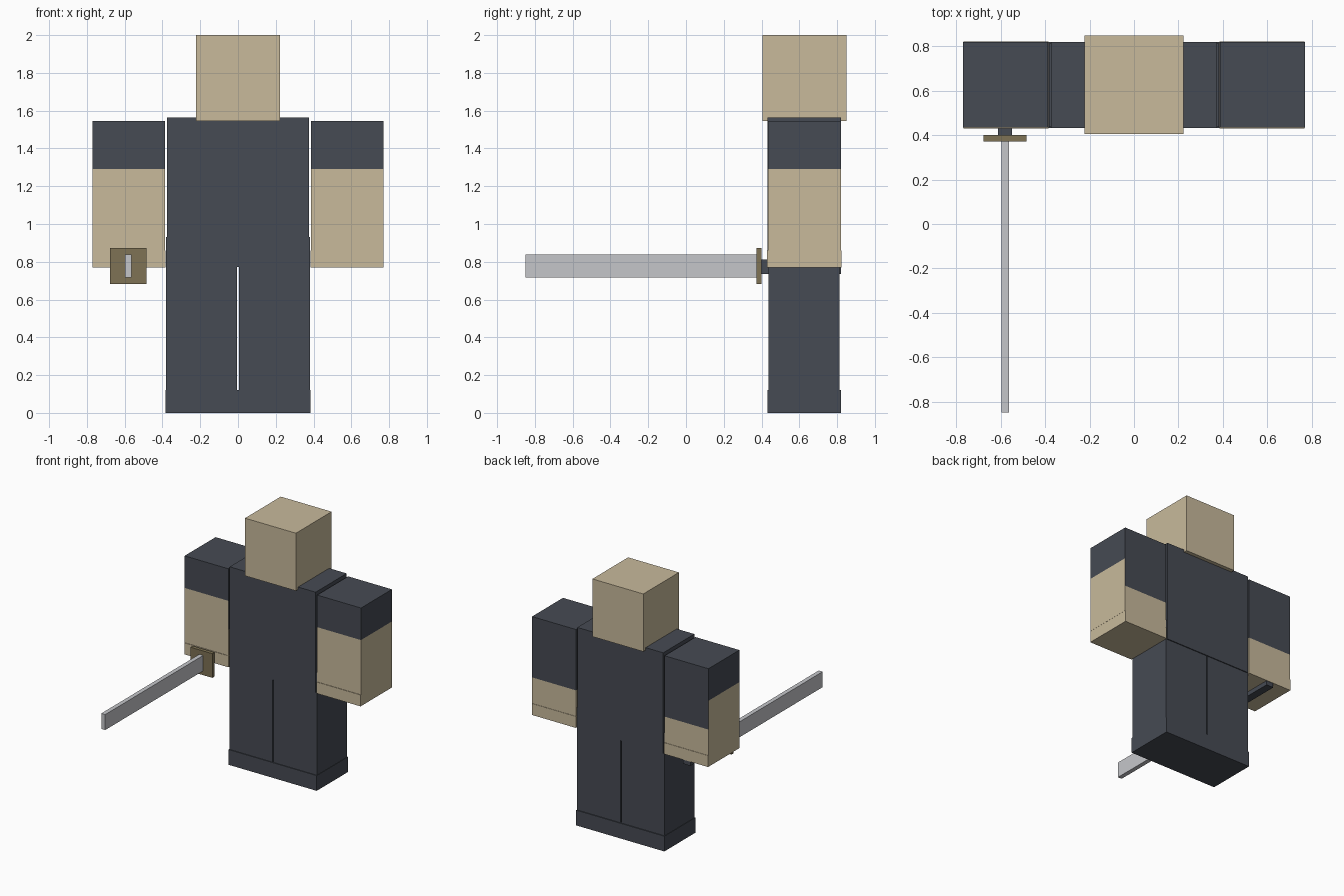
import bpy, bmesh

if "Cube" in bpy.data.objects:
    bpy.data.objects.remove(bpy.data.objects["Cube"])


def colour(name, rgb):
    m = bpy.data.materials.new(name)
    m.diffuse_color = (*rgb, 1)
    m.use_nodes = True
    m.node_tree.nodes["Principled BSDF"].inputs["Base Color"].default_value = m.diffuse_color
    return m


TAN = colour("tan skin", (0.58, 0.49, 0.33))
DARK = colour("dark slate cloth", (0.061, 0.069, 0.087))
BRONZE = colour("bronze", (0.209, 0.168, 0.089))
STEEL = colour("pale steel", (0.558, 0.565, 0.591))


def box(name, x, y, z, *mats, rule=None):
    """Box from axis ranges; rule(normal) picks the material index."""
    bm = bmesh.new()
    bmesh.ops.create_cube(bm, size=1)
    for v in bm.verts:
        v.co = [r[0] if c < 0 else r[1] for c, r in zip(v.co, (x, y, z))]
    bm.normal_update()
    if rule:
        for f in bm.faces:
            f.material_index = rule(f.normal)
    me = bpy.data.meshes.new(name)
    bm.to_mesh(me)
    bm.free()
    for m in mats:
        me.materials.append(m)
    ob = bpy.data.objects.new(name, me)
    bpy.context.collection.objects.link(ob)
    return ob


def span(side, a, b):
    """Mirror an x range to the given side."""
    return tuple(sorted((side * a, side * b)))


# Head and torso
box("head", (-0.222, 0.222), (0.405, 0.85), (1.545, 2.0), TAN)
box("torso", (-0.375, 0.375), (0.432, 0.82), (0.772, 1.565), DARK)

for side, label in ((-1, "right"), (1, "left")):
    # Arm: short sleeve, forearm with dark back and inner panel, hand
    arm = span(side, 0.387, 0.77)
    box(label + "_sleeve", arm, (0.434, 0.82), (1.292, 1.545), DARK)
    box(label + "_elbow", arm, (0.434, 0.82), (1.065, 1.292), TAN, DARK,
        rule=lambda n, s=side: int(n.y > 0.5 or n.x * s < -0.5))
    box(label + "_forearm", arm, (0.434, 0.82), (0.86, 1.065), TAN)
    box(label + "_hand", span(side, 0.385, 0.769), (0.43, 0.823), (0.77, 0.86), TAN)
    # Leg and shoe
    box(label + "_leg", span(side, 0.004, 0.382), (0.438, 0.813), (0.12, 0.93), DARK)
    box(label + "_shoe", span(side, 0.0, 0.385), (0.432, 0.82), (0.0, 0.12), DARK)

# Sword held forward by the right hand
box("sword_handle", (-0.612, -0.55), (0.4, 0.82), (0.736, 0.812), DARK)
box("sword_guard", (-0.677, -0.485), (0.372, 0.4), (0.682, 0.873), BRONZE)
box("sword_blade", (-0.598, -0.564), (-0.85, 0.372), (0.716, 0.838), STEEL)
